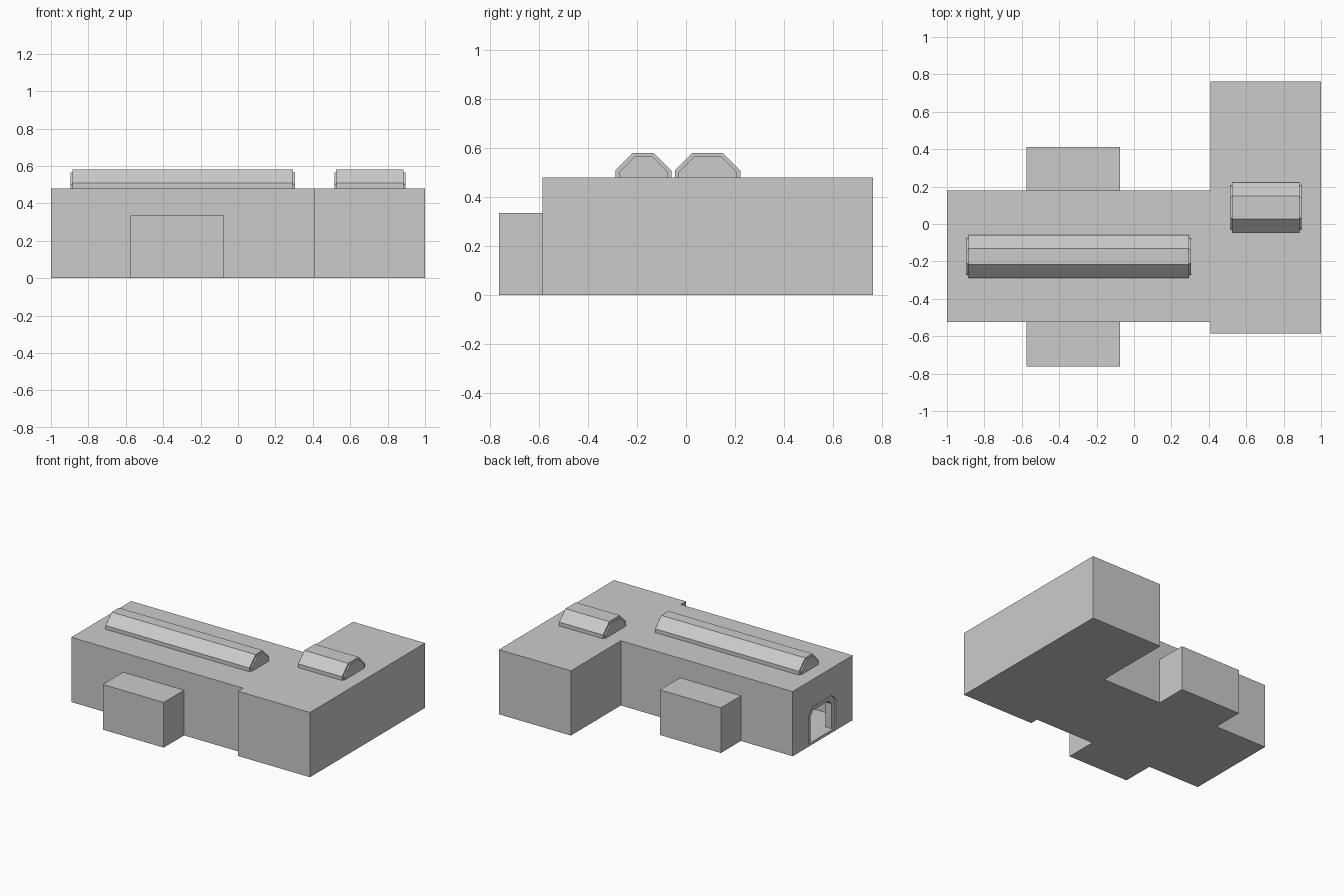
import bpy

cube = bpy.data.objects.get("Cube")
if cube:
    bpy.data.objects.remove(cube)

GREY = (0.6, 0.6, 0.6, 1)
mat = bpy.data.materials.new("plain_grey")
mat.use_nodes = True
mat.diffuse_color = GREY
mat.node_tree.nodes["Principled BSDF"].inputs["Base Color"].default_value = GREY


def prism(name, profile, x0, x1):
    """Extrude a (y, z) outline along x."""
    n = len(profile)
    verts = [(x, y, z) for x in (x0, x1) for y, z in profile]
    faces = [list(range(n))[::-1], list(range(n, 2 * n))]
    faces += [(i, (i + 1) % n, n + (i + 1) % n, n + i) for i in range(n)]
    mesh = bpy.data.meshes.new(name)
    mesh.from_pydata(verts, [], faces)
    mesh.materials.append(mat)
    obj = bpy.data.objects.new(name, mesh)
    bpy.context.collection.objects.link(obj)
    return obj


def box(name, x0, x1, y0, y1, z0, z1):
    return prism(name, [(y0, z0), (y1, z0), (y1, z1), (y0, z1)], x0, x1)


FLOOR, CEILING, EAVE, TOP = 0.02, 0.315, 0.46, 0.48

# Long hall: floor, thin walls around an open room, solid upper storey
X0, X1, Y0, Y1, T = -1.0, 0.41, -0.525, 0.178, 0.04
box("hall_floor", X0, X1, Y0, Y1, 0, FLOOR)
box("hall_front_wall", X0 + T, X1, Y0, Y0 + T, FLOOR, CEILING)
box("hall_back_wall", X0 + T, X1, Y1 - T, Y1, FLOOR, CEILING)
box("hall_upper_storey", X0, X1, Y0, Y1, CEILING, TOP)


# Doorway outline with cut upper corners, inset by d
def door_outline(d):
    a, b, top, c = -0.33 + d, -0.01 - d, 0.275 - d, 0.045 - d * 0.3
    return [(a, FLOOR), (a, top - c), (a + c, top), (b - c, top), (b, top - c), (b, FLOOR)]


outer = door_outline(0)
end_wall = [(Y0, FLOOR)] + outer + [(Y1, FLOOR), (Y1, CEILING), (Y0, CEILING)]
prism("hall_end_wall", end_wall, X0, X0 + T)
prism("door_frame", outer + door_outline(0.035)[::-1], X0 + 0.012, X0 + T + 0.02)

# Cross wing: floor, walls and roof slab
for part, z0, z1 in (("floor", 0, FLOOR), ("walls", FLOOR, EAVE), ("roof", EAVE, TOP)):
    box("wing_" + part, 0.41, 1.0, -0.585, 0.763, z0, z1)

# Porches on the two long sides, each with a thin outer wall
for name, wall, y_in, y_out in (("front", -0.735, Y0, -0.763), ("back", 0.385, Y1, 0.412)):
    for part, a, b in (("porch", y_in, wall), ("porch_end_wall", wall, y_out)):
        box(name + "_" + part, -0.575, -0.075, min(a, b), max(a, b), 0, 0.335)


# Roof lights: a hipped-section cover with a slightly smaller protruding end panel
def roof_light(name, x0, x1, y0, y1):
    def section(d):
        a, b, top, low, run = y0 + d, y1 - d, 0.58 - d, 0.508 - d * 0.4, 0.072 - d * 0.6
        return [(a, TOP), (b, TOP), (b, low), (b - run, top), (a + run, top), (a, low)]
    prism(name + "_cover", section(0), x0 + 0.01, x1 - 0.01)
    prism(name + "_end_panels", section(0.015), x0, x1)


roof_light("hall_roof_light", -0.895, 0.305, -0.288, -0.06)
roof_light("wing_roof_light", 0.515, 0.895, -0.045, 0.222)
